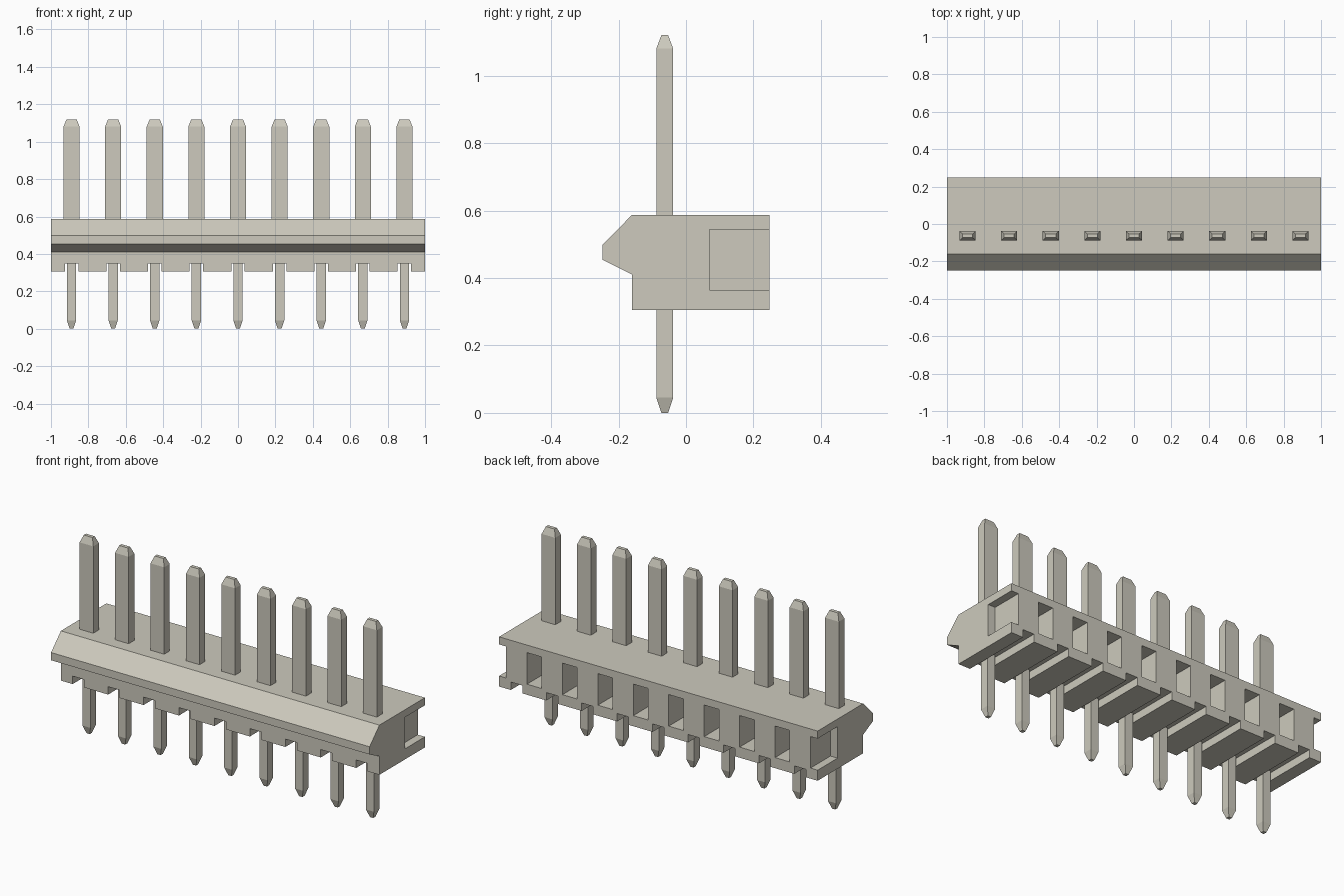
import bpy
import bmesh

cube = bpy.data.objects.get("Cube")
if cube:
    bpy.data.objects.remove(cube, do_unlink=True)

PINS = 9
PITCH = 0.2225
PIN_Y = -0.063

# Single warm grey plastic
COLOUR = (0.61, 0.59, 0.51, 1.0)
grey = bpy.data.materials.new("warm_grey")
grey.diffuse_color = COLOUR
grey.use_nodes = True
grey.node_tree.nodes["Principled BSDF"].inputs["Base Color"].default_value = COLOUR


def finish(name, bm):
    bmesh.ops.recalc_face_normals(bm, faces=bm.faces)
    mesh = bpy.data.meshes.new(name)
    bm.to_mesh(mesh)
    bm.free()
    mesh.materials.append(grey)
    obj = bpy.data.objects.new(name, mesh)
    bpy.context.collection.objects.link(obj)
    return obj


def loft(bm, rings):
    """Skin a list of equal-length point rings and cap both ends."""
    rows = [[bm.verts.new(p) for p in ring] for ring in rings]
    n = len(rows[0])
    for a, b in zip(rows, rows[1:]):
        for i in range(n):
            j = (i + 1) % n
            bm.faces.new((a[i], a[j], b[j], b[i]))
    bm.faces.new(rows[0][::-1])
    bm.faces.new(rows[-1])


def rect(x, y, z, w, d):
    return [(x + sx * w / 2, y + sy * d / 2, z)
            for sx, sy in ((-1, -1), (1, -1), (1, 1), (-1, 1))]


# Housing: side profile extruded along x
profile = [(-0.16, 0.305), (0.248, 0.305), (0.248, 0.587), (-0.16, 0.587),
           (-0.248, 0.498), (-0.248, 0.454), (-0.16, 0.41)]
bm = bmesh.new()
loft(bm, [[(x, y, z) for y, z in profile] for x in (-1, 1)])
housing = finish("housing", bm)

# Cutters: grooves under each pin, rear pockets between pins and at the ends
bm = bmesh.new()
for i in range(PINS):
    x = (i - (PINS - 1) / 2) * PITCH
    loft(bm, [rect(x, 0, z, 0.072, 1.0) for z in (0.2, 0.35)])
for i in range(PINS + 1):
    x = (i - PINS / 2) * PITCH
    loft(bm, [rect(x, 0.219, z, 0.092, 0.30) for z in (0.365, 0.544)])
cutter = finish("housing_cutter", bm)
cutter.hide_render = True

cut = housing.modifiers.new("recesses", 'BOOLEAN')
cut.operation = 'DIFFERENCE'
cut.solver = 'EXACT'
cut.object = cutter
bpy.context.view_layer.update()
evaluated = housing.evaluated_get(bpy.context.evaluated_depsgraph_get())
cut_mesh = bpy.data.meshes.new_from_object(evaluated)
housing.modifiers.clear()
housing.data = cut_mesh
bpy.data.objects.remove(cutter, do_unlink=True)

# Pins: narrow tapered tail below, wide chamfered blade above (z, width, depth)
sections = [(0.0, 0.02, 0.02), (0.045, 0.05, 0.05), (0.45, 0.05, 0.05),
            (0.45, 0.086, 0.05), (1.08, 0.086, 0.05), (1.12, 0.054, 0.02)]
for i in range(PINS):
    x = (i - (PINS - 1) / 2) * PITCH
    bm = bmesh.new()
    loft(bm, [rect(x, PIN_Y, z, w, d) for z, w, d in sections])
    finish(f"pin_{i + 1}", bm)
